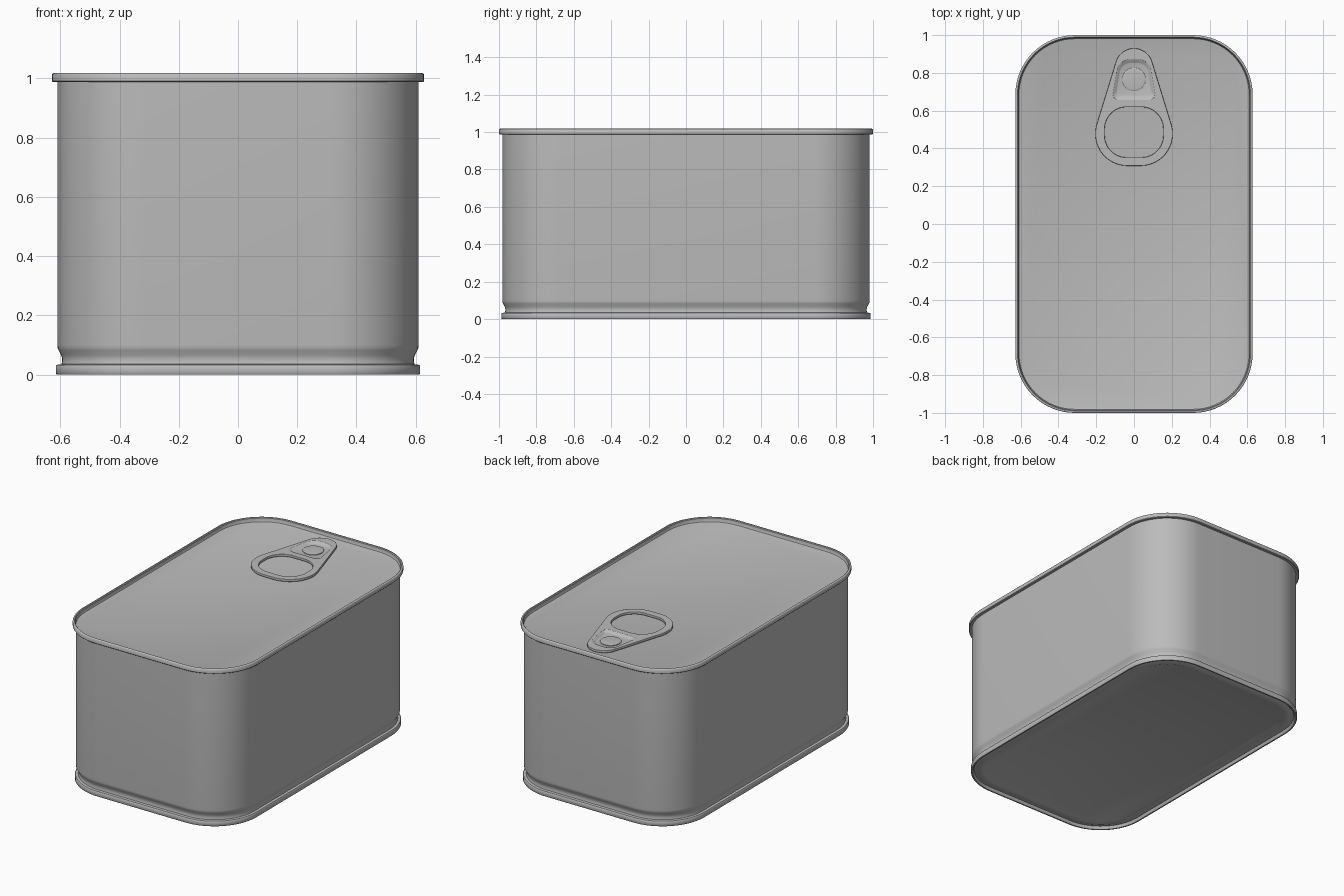
import bpy
import bmesh
from math import cos, sin, pi, radians
from mathutils.geometry import convex_hull_2d

if "Cube" in bpy.data.objects:
    bpy.data.objects.remove(bpy.data.objects["Cube"])

metal = bpy.data.materials.new("tin metal")
metal.use_nodes = True
GREY = (0.5, 0.5, 0.5, 1)
metal.diffuse_color = GREY
metal.node_tree.nodes["Principled BSDF"].inputs["Base Color"].default_value = GREY


def finish(obj):
    bpy.context.view_layer.objects.active = obj
    for other in bpy.context.selected_objects:
        other.select_set(False)
    obj.select_set(True)
    bpy.ops.object.shade_smooth_by_angle(angle=radians(40))


def hull(circles, steps=64):
    """Outline wrapped around circles given as (x, y, radius)."""
    pts = [(x + r * cos(2 * pi * i / steps), y + r * sin(2 * pi * i / steps))
           for x, y, r in circles for i in range(steps)]
    return [pts[i] for i in convex_hull_2d(pts)]


def loft(name, rings, cap_first=False, cap_last=False):
    """Skin a stack of outlines that have equal point counts."""
    bm = bmesh.new()
    loops = [[bm.verts.new(p) for p in ring] for ring in rings]
    n = len(loops[0])
    for a, b in zip(loops, loops[1:]):
        for i in range(n):
            j = (i + 1) % n
            bm.faces.new((a[i], a[j], b[j], b[i]))
    if cap_first:
        bm.faces.new(loops[0][::-1])
    if cap_last:
        bm.faces.new(loops[-1])
    mesh = bpy.data.meshes.new(name)
    bm.to_mesh(mesh)
    bm.free()
    mesh.materials.append(metal)
    obj = bpy.data.objects.new(name, mesh)
    bpy.context.collection.objects.link(obj)
    finish(obj)
    return obj


def can_ring(inset, z, steps=16):
    """Rounded rectangle drawn inside the outer edge of the rim."""
    hx, hy, r = 0.628 - inset, 1.0 - inset, 0.315 - inset
    ring = []
    for k, (sx, sy) in enumerate([(1, 1), (-1, 1), (-1, -1), (1, -1)]):
        for i in range(steps + 1):
            a = (k + i / steps) * pi / 2
            ring.append((sx * (hx - r) + r * cos(a), sy * (hy - r) + r * sin(a), z))
    return ring


# Can shell: recessed base panel, foot, neck, wall, rolled rim and sunken lid
LID = 0.99
profile = [
    (0.105, 0.018), (0.09, 0.012), (0.06, 0.012), (0.045, 0.018), (0.032, 0.018),
    (0.028, 0.004), (0.024, 0), (0.016, 0), (0.013, 0.004), (0.013, 0.029),
    (0.016, 0.033), (0.032, 0.035), (0.034, 0.045), (0.034, 0.055),
    (0.031, 0.066), (0.022, 0.082), (0.019, 0.09), (0.018, 0.1),
    (0.018, 0.988), (0.003, 0.988), (0, 0.991), (0, 1.013), (0.003, 1.017),
    (0.006, 1.018), (0.011, 1.018), (0.015, 1.014), (0.016, LID + 0.008),
    (0.019, LID + 0.002), (0.025, LID),
]
loft("can_shell", [can_ring(*p) for p in profile], True, True)

# Pull tab: flat plate with a finger hole and a rivet opening
plate = hull([(-0.035, 0.478, 0.17), (0.035, 0.478, 0.17), (0, 0.83, 0.1)])
finger_hole = hull([(sx * 0.04, y, 0.115) for sx in (-1, 1) for y in (0.468, 0.504)])
dish = hull([(-0.085, 0.685, 0.025), (0.085, 0.685, 0.025),
             (-0.02, 0.8, 0.07), (0.02, 0.8, 0.07)])
curve = bpy.data.curves.new("pull_tab", "CURVE")
curve.dimensions = "2D"
curve.fill_mode = "BOTH"
curve.extrude = 0.005
curve.bevel_depth = 0.003
curve.bevel_resolution = 2
curve.offset = -0.003
for outline in (plate, finger_hole, dish):
    spline = curve.splines.new("POLY")
    spline.points.add(len(outline) - 1)
    for point, (x, y) in zip(spline.points, outline):
        point.co = (x, y, 0, 1)
    spline.use_cyclic_u = True
curve.materials.append(metal)
tab = bpy.data.objects.new("pull_tab", curve)
bpy.context.collection.objects.link(tab)
tab.location.z = LID + 0.012
for other in bpy.context.selected_objects:
    other.select_set(False)
tab.select_set(True)
bpy.context.view_layer.objects.active = tab
bpy.ops.object.convert(target="MESH")
finish(bpy.context.object)


def scaled(outline, s, z, cy=0.765):
    return [(x * s, cy + (y - cy) * s, z) for x, y in outline]


# Pressed dish around the rivet
loft("rivet_dish", [scaled(dish, s, LID + z) for s, z in
                    ((1.02, 0.019), (0.95, 0.017), (0.87, 0.009), (0.82, 0.007))],
     cap_last=True)

# Rivet head
disc = hull([(0, 0.765, 0.062)], 32)
loft("rivet", [scaled(disc, s, LID + z) for s, z in
               ((1, 0.005), (1, 0.011), (0.95, 0.013), (0.85, 0.014))],
     cap_last=True)
